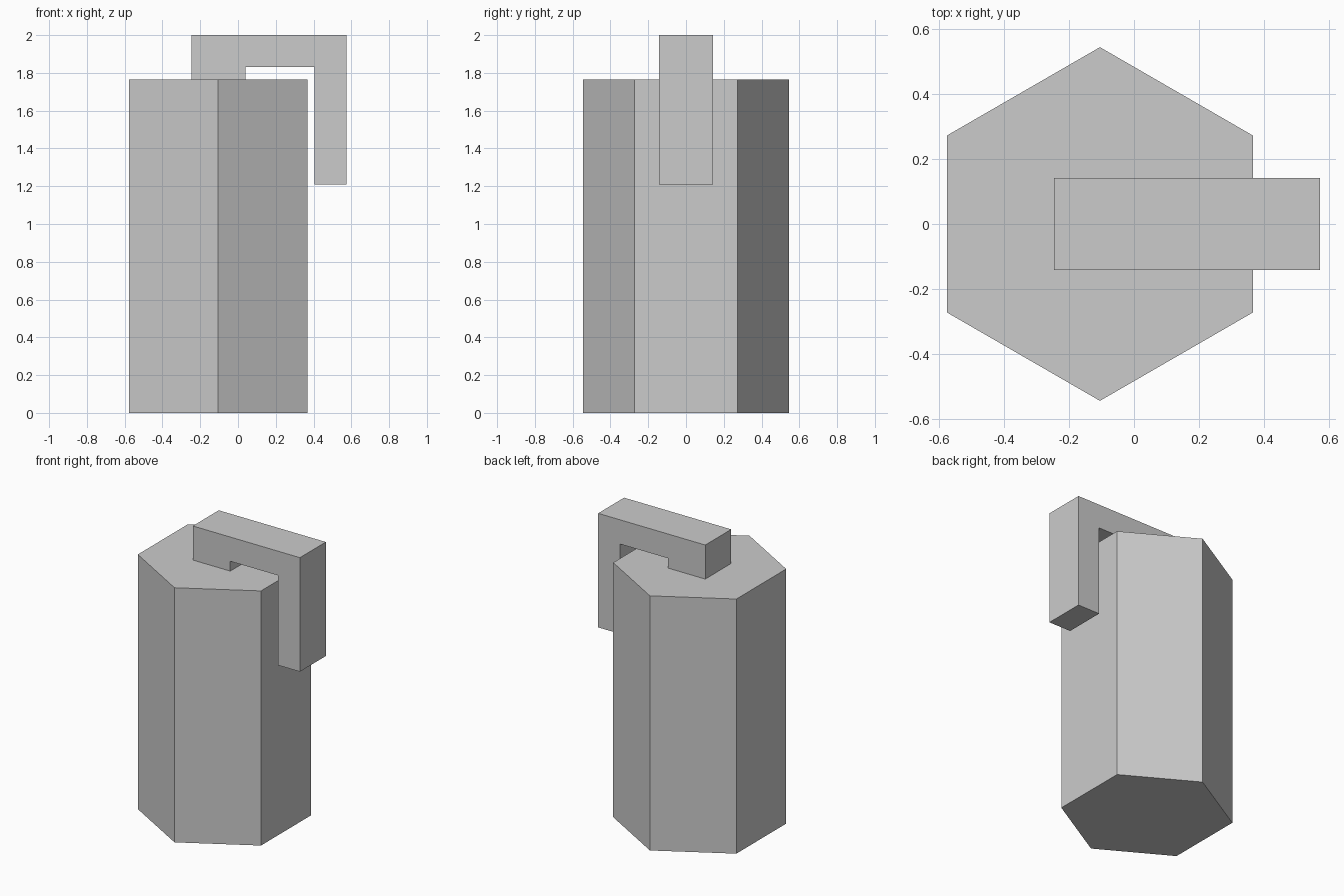
import bpy
import bmesh
from math import cos, sin, tau

cube = bpy.data.objects.get("Cube")
if cube:
    bpy.data.objects.remove(cube, do_unlink=True)

# Single flat grey
grey = bpy.data.materials.new("plain grey")
grey.use_nodes = True
colour = (0.6, 0.6, 0.6, 1)
grey.diffuse_color = colour
grey.node_tree.nodes["Principled BSDF"].inputs["Base Color"].default_value = colour


def extruded(name, outline, offset):
    """Make a closed solid by sweeping a flat outline along an offset."""
    bm = bmesh.new()
    face = bm.faces.new([bm.verts.new(p) for p in outline])
    swept = bmesh.ops.extrude_face_region(bm, geom=[face], use_keep_orig=True)
    verts = [g for g in swept["geom"] if isinstance(g, bmesh.types.BMVert)]
    bmesh.ops.translate(bm, verts=verts, vec=offset)
    bmesh.ops.recalc_face_normals(bm, faces=bm.faces)
    mesh = bpy.data.meshes.new(name)
    bm.to_mesh(mesh)
    bm.free()
    mesh.materials.append(grey)
    obj = bpy.data.objects.new(name, mesh)
    bpy.context.collection.objects.link(obj)
    return obj


# Six-sided body with corners pointing front and back
radius, centre_x, body_top = 0.545, -0.105, 1.764
hexagon = [(centre_x + radius * sin(i * tau / 6), radius * cos(i * tau / 6), 0)
           for i in range(6)]
extruded("body", hexagon, (0, 0, body_top))

# Hooked clip: short foot on the body top, bridge, and long hanging leg
half_width = 0.142
left, foot, gap, right = -0.247, 0.04, 0.405, 0.574
top, underside, tip = 2.0, 1.832, 1.21
profile = [(left, body_top), (left, top), (right, top), (right, tip),
           (gap, tip), (gap, underside), (foot, underside), (foot, body_top)]
extruded("clip", [(x, -half_width, z) for x, z in profile], (0, 2 * half_width, 0))
